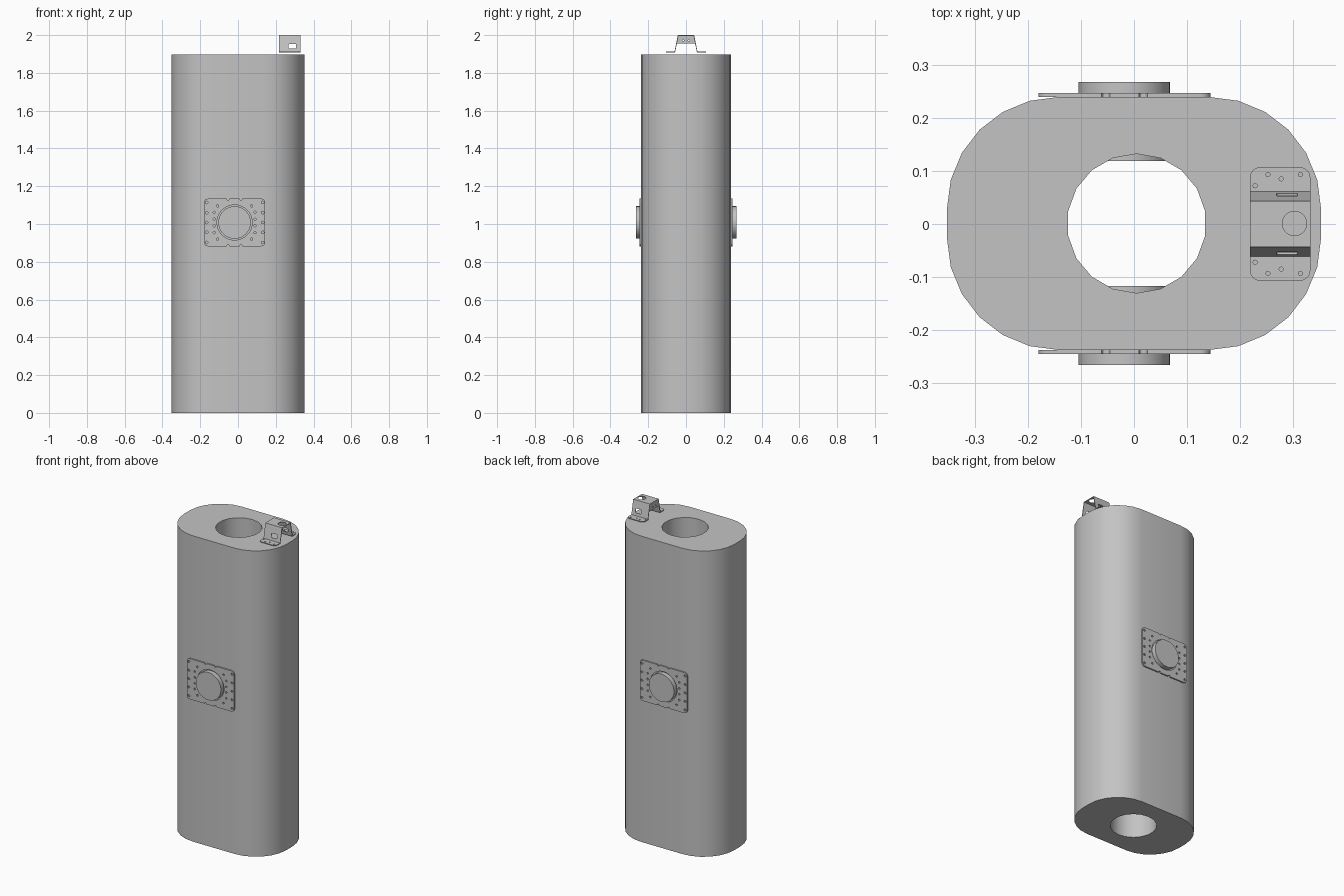
import bpy, bmesh, math
from mathutils import Matrix, Vector

cube = bpy.data.objects.get("Cube")
if cube:
    bpy.data.objects.remove(cube, do_unlink=True)

grey = bpy.data.materials.new("plain grey")
grey.use_nodes = True
colour = (0.55, 0.55, 0.55, 1)
grey.diffuse_color = colour
grey.node_tree.nodes["Principled BSDF"].inputs["Base Color"].default_value = colour


def arc(cx, cy, r, start, end, steps):
    angles = [math.radians(start + (end - start) * i / steps) for i in range(steps + 1)]
    return [(cx + r * math.cos(a), cy + r * math.sin(a)) for a in angles]


def circle(cx, cy, r, sides=12):
    return arc(cx, cy, r, 90, 450, sides)[:-1]


def rounded(cx, cy, hx, hy, r, steps=6, notches=(), notch_r=0.008):
    """Rounded rectangle with optional half-round notches in its long edges."""
    pts = arc(cx + hx - r, cy + hy - r, r, 0, 90, steps)
    for n in sorted(notches, reverse=True):
        pts += arc(cx + n, cy + hy, notch_r, 0, -180, 6)
    pts += arc(cx - hx + r, cy + hy - r, r, 90, 180, steps)
    pts += arc(cx - hx + r, cy - hy + r, r, 180, 270, steps)
    for n in sorted(notches):
        pts += arc(cx + n, cy - hy, notch_r, 180, 0, 6)
    return pts + arc(cx + hx - r, cy - hy + r, r, 270, 360, steps)


def frame(origin, x_axis, y_axis, z_axis):
    m = Matrix((x_axis, y_axis, z_axis)).transposed().to_4x4()
    m.translation = Vector(origin)
    return m


def panel(target, outline, holes, depth, matrix=Matrix()):
    """Fill an outline with holes, thicken it, and add it to the target."""
    bm = bmesh.new()
    for loop in [outline] + list(holes):
        verts = [bm.verts.new((x, y, 0)) for x, y in loop]
        for a, b in zip(verts, verts[1:] + verts[:1]):
            bm.edges.new((a, b))
    bmesh.ops.triangle_fill(bm, use_beauty=True, edges=bm.edges[:], normal=(0, 0, 1))
    result = bmesh.ops.extrude_face_region(bm, geom=bm.faces[:], use_keep_orig=True)
    moved = [g for g in result["geom"] if isinstance(g, bmesh.types.BMVert)]
    bmesh.ops.translate(bm, verts=moved, vec=(0, 0, depth))
    bm.transform(matrix)
    bmesh.ops.recalc_face_normals(bm, faces=bm.faces[:])
    mesh = bpy.data.meshes.new("part")
    bm.to_mesh(mesh)
    bm.free()
    target.from_mesh(mesh)
    bpy.data.meshes.remove(mesh)


def finish(name, bm):
    mesh = bpy.data.meshes.new(name)
    bm.to_mesh(mesh)
    bm.free()
    mesh.materials.append(grey)
    ob = bpy.data.objects.new(name, mesh)
    bpy.context.collection.objects.link(ob)
    bpy.ops.object.select_all(action="DESELECT")
    ob.select_set(True)
    bpy.context.view_layer.objects.active = ob
    bpy.ops.object.shade_smooth_by_angle(angle=math.radians(30))


# Tall body with a bore from top to bottom
body = bmesh.new()
panel(body, rounded(0, 0.001, 0.352, 0.238, 0.21), [circle(0.005, 0.001, 0.131, 18)], 1.897)
finish("body", body)

# Port plates and plugs on the front and back
port_x, port_z = -0.018, 1.008
bolts = []
for side in (-1, 1):
    for row in (-0.106, -0.052, 0, 0.052, 0.106):
        bolts.append(circle(port_x + side * 0.148, port_z + row, 0.007, 10))
    for row in (-0.088, -0.054, -0.018, 0.018, 0.054, 0.088):
        x = 0.09 if abs(row) > 0.06 else 0.108
        bolts.append(circle(port_x + side * x, port_z + row, 0.006, 10))

for name, side in (("front", -1), ("back", 1)):
    axes = ((1, 0, 0), (0, 0, 1), (0, side, 0))
    plate = bmesh.new()
    outline = rounded(port_x, port_z, 0.162, 0.126, 0.02, notches=(-0.035, 0.035))
    panel(plate, outline, bolts + [circle(port_x, port_z, 0.093, 40)], 0.008,
          frame((0, 0.001 + side * 0.238, 0), *axes))
    finish(name + "_port_plate", plate)

    plug = bmesh.new()
    panel(plug, circle(port_x, port_z, 0.086, 40), [], 0.148,
          frame((0, 0.001 + side * 0.118, 0), *axes))
    finish(name + "_port_plug", plug)

# Folded sheet bracket above the body
bracket = bmesh.new()
x0, x1 = 0.218, 0.332
foot_z, top_z, fold_in, fold_out, tip, gauge = 1.908, 2.0, 0.043, 0.062, 0.107, 0.004
panel(bracket, [(x0, -fold_in), (x1, -fold_in), (x1, fold_in), (x0, fold_in)],
      [circle(0.302, 0.001, 0.023, 24)], gauge, Matrix.Translation((0, 0, top_z - gauge)))

rise = Vector((0, fold_in - fold_out, top_z - foot_z))
slope = rise.length
for side in (-1, 1):
    # Foot with rounded outer corners and small holes
    foot = [(x0, fold_out - gauge), (x1, fold_out - gauge)]
    foot += arc(x1 - 0.02, tip - 0.02, 0.02, 0, 90, 5)
    foot += arc(x0 + 0.02, tip - 0.02, 0.02, 90, 180, 5)
    holes = [circle(x, y, 0.004, 10) for x, y in
             ((0.228, 0.072), (0.252, 0.093), (0.277, 0.085), (0.313, 0.093))]
    panel(bracket, foot, holes, gauge,
          frame((0, 0, foot_z), (1, 0, 0), (0, side, 0), (0, 0, 1)))
    # Sloped web with a slot
    up = Vector((0, side * rise.y, rise.z)) / slope
    inward = Vector((0, -side * up.z, side * up.y))
    panel(bracket, [(x0, 0), (x1, 0), (x1, slope), (x0, slope)],
          [rounded(0.288, 0.034, 0.02, 0.013, 0.006, 3)], gauge,
          frame((0, side * fold_out, foot_z), (1, 0, 0), up, inward))

# Down-turned end tab with two holes
tab = [(-0.052, 1.955), (0.052, 1.955), (fold_in, top_z), (-fold_in, top_z)]
panel(bracket, tab, [circle(y, 1.972, 0.004, 10) for y in (-0.015, 0.015)], gauge,
      frame((x0, 0, 0), (0, 1, 0), (0, 0, 1), (1, 0, 0)))
finish("top_bracket", bracket)
